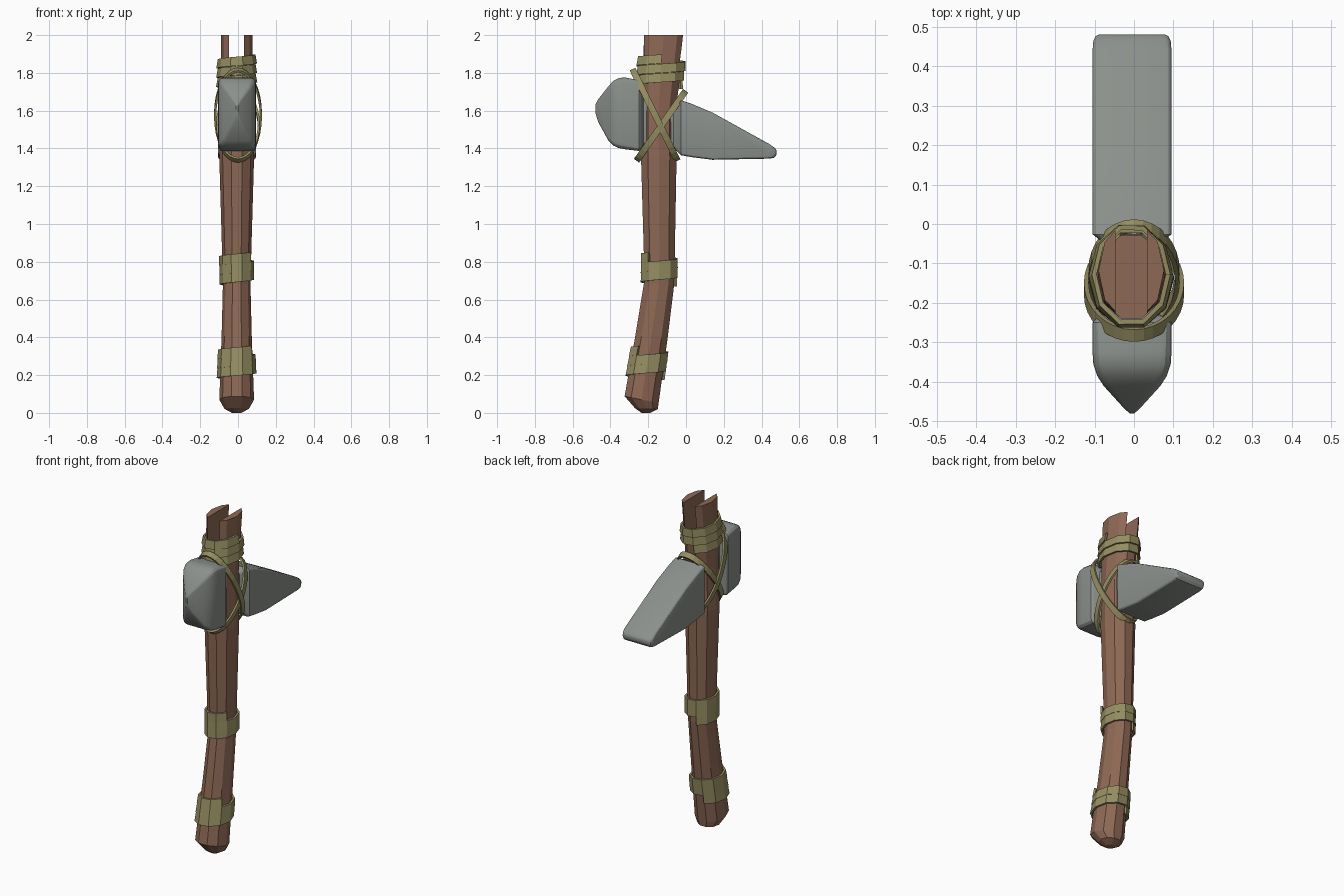
import bpy
from math import sin, cos, pi, atan2, hypot

if "Cube" in bpy.data.objects:
    bpy.data.objects.remove(bpy.data.objects["Cube"])

SIDES = 10
CX = -0.007


def material(name, color):
    m = bpy.data.materials.new(name)
    m.diffuse_color = color
    m.use_nodes = True
    m.node_tree.nodes["Principled BSDF"].inputs["Base Color"].default_value = m.diffuse_color
    return m


WOOD = material("wood", (0.27, 0.14, 0.09, 1))
CORD = material("cord", (0.30, 0.27, 0.12, 1))
STONE = material("stone", (0.26, 0.28, 0.26, 1))


def make(name, verts, faces, mat):
    me = bpy.data.meshes.new(name)
    me.from_pydata(verts, [], faces)
    ob = bpy.data.objects.new(name, me)
    bpy.context.collection.objects.link(ob)
    me.materials.append(mat)
    return ob


def loft(name, rings, mat):
    """Skin a list of equal-length rings and cap both ends."""
    n = len(rings[0])
    verts = [v for r in rings for v in r]
    faces = [(k * n + i, k * n + (i + 1) % n, (k + 1) * n + (i + 1) % n, (k + 1) * n + i)
             for k in range(len(rings) - 1) for i in range(n)]
    faces += [tuple(reversed(range(n))), tuple(range(len(verts) - n, len(verts)))]
    return make(name, verts, faces, mat)


# Handle sections: z, y min, y max, half width, slope
SECTIONS = [
    (0.00, -0.235, -0.19, 0.025, 0.0),
    (0.022, -0.27, -0.15, 0.065, -0.05),
    (0.07, -0.325, -0.145, 0.092, -0.2),
    (0.40, -0.268, -0.098, 0.080, -0.12),
    (0.68, -0.223, -0.063, 0.073, -0.06),
    (0.80, -0.222, -0.060, 0.076, 0.0),
    (1.35, -0.238, -0.050, 0.092, 0.0),
    (1.60, -0.235, -0.055, 0.088, 0.0),
    (1.80, -0.240, -0.028, 0.084, 0.0),
    (2.00, -0.237, 0.000, 0.083, 0.0),
]


def around(i):
    return 2 * pi * (i + 0.5) / SIDES - pi / 2


def section_at(z):
    for a, b in zip(SECTIONS, SECTIONS[1:]):
        if z <= b[0]:
            break
    t = (z - a[0]) / (b[0] - a[0])
    return [p + (q - p) * t for p, q in zip(a, b)]


def handle_ring(z, y0, y1, hw, slope):
    c, r = (y0 + y1) / 2, (y1 - y0) / 2 / cos(pi / SIDES)
    return [(CX + hw * cos(around(i)), c + r * sin(around(i)), z + slope * r * sin(around(i)))
            for i in range(SIDES)]


handle = loft("handle", [handle_ring(*s) for s in SECTIONS], WOOD)

# Slot that forks the top of the handle
bpy.ops.mesh.primitive_cube_add(size=1, location=(CX, -0.12, 1.95))
cutter = bpy.context.object
cutter.name = "slot_cutter"
cutter.scale = (0.08, 0.6, 0.30)
cutter.hide_render = True
cutter.hide_viewport = True
cut = handle.modifiers.new("slot", "BOOLEAN")
cut.object = cutter
cut.solver = 'EXACT'


# Stone head: rounded rectangles along y
def stone_ring(y, hw, z0, z1, r):
    r = min(r, hw * 0.9, (z1 - z0) * 0.45)
    out = []
    for k, (sx, sz) in enumerate([(1, 1), (-1, 1), (-1, -1), (1, -1)]):
        cx, cz = sx * (hw - r), (z1 - r if sz > 0 else z0 + r)
        for j in range(4):
            a = pi / 2 * k + pi / 6 * j
            out.append((-0.005 + cx + r * cos(a), y, cz + r * sin(a)))
    return out


STATIONS = [
    (-0.480, 0.006, 1.590, 1.630, 0.01),
    (-0.465, 0.022, 1.540, 1.660, 0.01),
    (-0.410, 0.072, 1.440, 1.730, 0.02),
    (-0.385, 0.088, 1.415, 1.758, 0.025),
    (-0.355, 0.098, 1.402, 1.773, 0.03),
    (-0.325, 0.100, 1.396, 1.776, 0.03),
    (-0.250, 0.100, 1.387, 1.762, 0.025),
    (-0.240, 0.092, 1.392, 1.752, 0.02),
    (-0.225, 0.060, 1.42, 1.72, 0.02),
    (-0.065, 0.060, 1.40, 1.64, 0.02),
    (-0.038, 0.085, 1.375, 1.650, 0.02),
    (-0.026, 0.100, 1.364, 1.655, 0.015),
    (0.030, 0.100, 1.354, 1.636, 0.015),
    (0.140, 0.100, 1.340, 1.590, 0.015),
    (0.440, 0.100, 1.346, 1.424, 0.015),
    (0.464, 0.098, 1.350, 1.407, 0.015),
    (0.476, 0.092, 1.362, 1.396, 0.012),
    (0.480, 0.084, 1.372, 1.388, 0.008),
]
stone = loft("stone_head", [stone_ring(*s) for s in reversed(STATIONS)], STONE)
bpy.context.view_layer.objects.active = stone
stone.select_set(True)
bpy.ops.object.shade_smooth_by_angle(angle=0.45)


# Spiral cord wraps that follow the handle facets
def wrap(name, z, turns, pitch, width, flare):
    verts, faces = [], []
    count = int(turns * SIDES) + 1
    for i in range(count):
        k = i + SIDES // 2
        zi = z + pitch * i / SIDES
        for dz, off in ((0, flare), (0, flare + 0.012), (width, 0.016), (width, 0.004)):
            _, y0, y1, hw, _ = section_at(zi + dz)
            c, r = (y0 + y1) / 2, (y1 - y0) / 2 / cos(pi / SIDES)
            verts.append((CX + (hw + off) * cos(around(k)),
                          c + (r + off) * sin(around(k)), zi + dz))
    for i in range(count - 1):
        b = i * 4
        faces += [(b + j, b + 4 + j, b + 4 + (j + 1) % 4, b + (j + 1) % 4) for j in range(4)]
    e = (count - 1) * 4
    faces += [(0, 1, 2, 3), (e + 3, e + 2, e + 1, e)]
    make(name, verts, faces, CORD)


wrap("lower_grip_wrap", 0.175, 2.6, 0.05, 0.05, 0.006)
wrap("upper_grip_wrap", 0.67, 2.6, 0.05, 0.05, 0.006)
wrap("top_wrap", 1.715, 2.7, 0.05, 0.048, 0.012)


# Crossed lashing loops: flat elliptical bands through two (y, z) ends
def lashing(name, p, q, half_x, width=0.034, thick=0.012, n=32):
    cy, cz = (p[0] + q[0]) / 2, (p[1] + q[1]) / 2
    half, a = hypot(q[0] - p[0], q[1] - p[1]) / 2, atan2(q[1] - p[1], q[0] - p[0])
    verts, faces = [], []
    for i in range(n):
        t = 2 * pi * i / n
        for side, inset in ((-1, 0), (1, 0), (1, thick), (-1, thick)):
            u, w = (half - inset) * cos(t), side * width / 2
            verts.append(((half_x - inset) * sin(t),
                          cy + u * cos(a) - w * sin(a), cz + u * sin(a) + w * cos(a)))
        b, d = i * 4, (i + 1) % n * 4
        faces += [(b + j, b + (j + 1) % 4, d + (j + 1) % 4, d + j) for j in range(4)]
    make(name, verts, faces, CORD)


lashing("lashing_forward", (-0.283, 1.82), (-0.045, 1.335), 0.127)
lashing("lashing_backward", (-0.262, 1.335), (-0.002, 1.705), 0.116)
